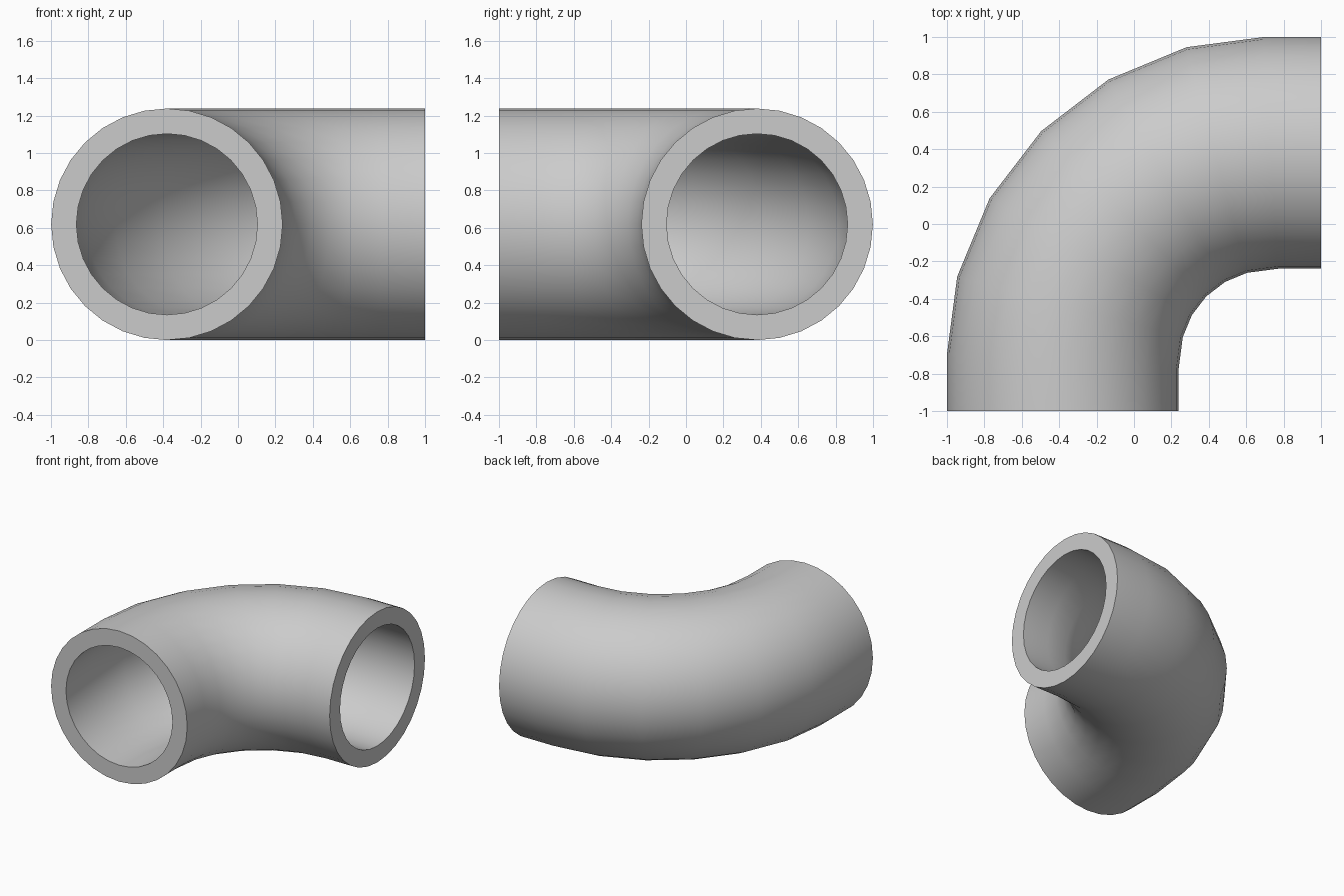
import bpy
import bmesh
from math import sin, cos, pi, radians

cube = bpy.data.objects.get("Cube")
if cube:
    bpy.data.objects.remove(cube, do_unlink=True)

SIDES = 32
BENDS = 6
OUTER, INNER = 0.619, 0.484
CENTRE, BEND = 0.73, 1.11      # bend pivot is at (CENTRE, -CENTRE)

grey = bpy.data.materials.new("plain grey")
grey.use_nodes = True
colour = (0.6, 0.6, 0.6, 1)
grey.diffuse_color = colour
grey.node_tree.nodes["Principled BSDF"].inputs["Base Color"].default_value = colour

# Centre line: straight end, quarter bend, straight end (x, y, tilt, mitre stretch)
step = radians(90 / BENDS)
stations = [(CENTRE - BEND, -1, 0, 1)]
for i in range(BENDS + 1):
    a = i * step
    tilt, half = a, step / 2
    if i in (0, BENDS):
        half = step / 4
        tilt = a + (half if i == 0 else -half)
    stations.append((CENTRE - BEND * cos(a), -CENTRE + BEND * sin(a), tilt, 1 / cos(half)))
stations.append((1, BEND - CENTRE, pi / 2, 1))

bm = bmesh.new()


def ring(station, radius):
    """One mitred circle across the pipe."""
    x, y, tilt, stretch = station
    verts = []
    for k in range(SIDES):
        t = 2 * pi * k / SIDES
        out = radius * cos(t) * stretch
        verts.append(bm.verts.new((x - out * cos(tilt), y + out * sin(tilt),
                                   OUTER + radius * sin(t))))
    return verts


def bridge(a, b):
    for k in range(SIDES):
        n = (k + 1) % SIDES
        bm.faces.new((a[k], a[n], b[n], b[k]))


# Outer wall forward, inner wall back, closed into one loop of rings
rings = [ring(s, OUTER) for s in stations] + [ring(s, INNER) for s in reversed(stations)]
for a, b in zip(rings, rings[1:] + rings[:1]):
    bridge(a, b)
bmesh.ops.recalc_face_normals(bm, faces=bm.faces)

mesh = bpy.data.meshes.new("pipe_elbow")
bm.to_mesh(mesh)
bm.free()
mesh.materials.append(grey)
pipe = bpy.data.objects.new("pipe_elbow", mesh)
bpy.context.collection.objects.link(pipe)

# Smooth walls with crisp rims
bpy.ops.object.select_all(action='DESELECT')
pipe.select_set(True)
bpy.context.view_layer.objects.active = pipe
bpy.ops.object.shade_smooth_by_angle(angle=radians(40))
